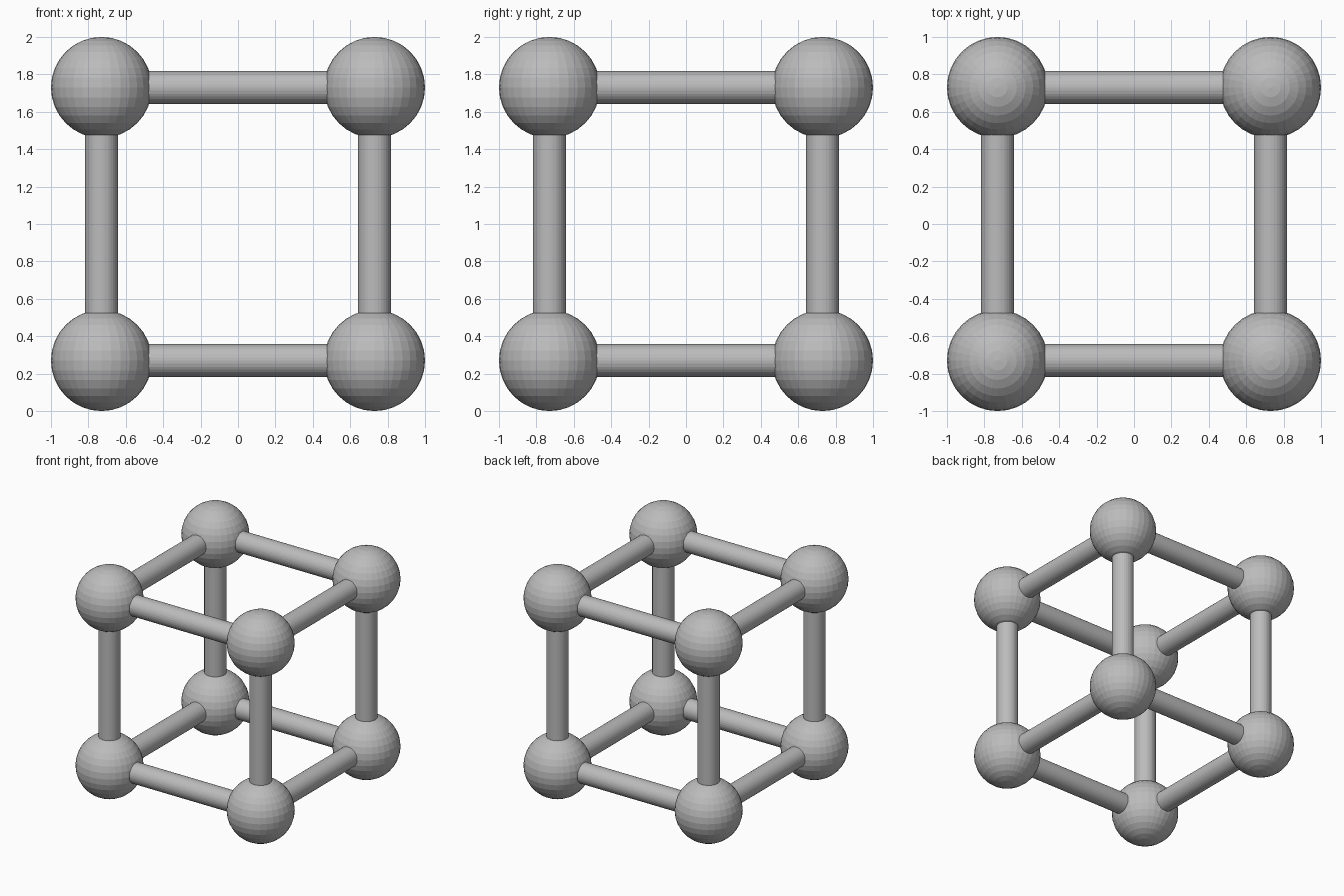
import bpy
from math import pi
from itertools import product

if "Cube" in bpy.data.objects:
    bpy.data.objects.remove(bpy.data.objects["Cube"])

C, R, ROD = 0.73, 0.27, 0.088   # corner offset, ball radius, rod radius

grey = bpy.data.materials.new("light_grey")
grey.diffuse_color = (0.5, 0.5, 0.5, 1)
grey.use_nodes = True
grey.node_tree.nodes["Principled BSDF"].inputs["Base Color"].default_value = grey.diffuse_color


def finish(name):
    ob = bpy.context.object
    ob.name = name
    ob.data.materials.append(grey)


# Balls at the eight cube corners
for x, y, z in product((-C, C), repeat=3):
    bpy.ops.mesh.primitive_uv_sphere_add(segments=32, ring_count=16, radius=R,
                                         location=(x, y, z + 1))
    finish("corner_ball")

# Four rods along each axis joining the balls
for axis, rot in enumerate(((0, pi / 2, 0), (pi / 2, 0, 0), (0, 0, 0))):
    for a, b in product((-C, C), repeat=2):
        pos = [a, b]
        pos.insert(axis, 0)
        bpy.ops.mesh.primitive_cylinder_add(vertices=32, radius=ROD, depth=2 * C,
                                            location=(pos[0], pos[1], pos[2] + 1),
                                            rotation=rot)
        finish("edge_rod_" + "xyz"[axis])
